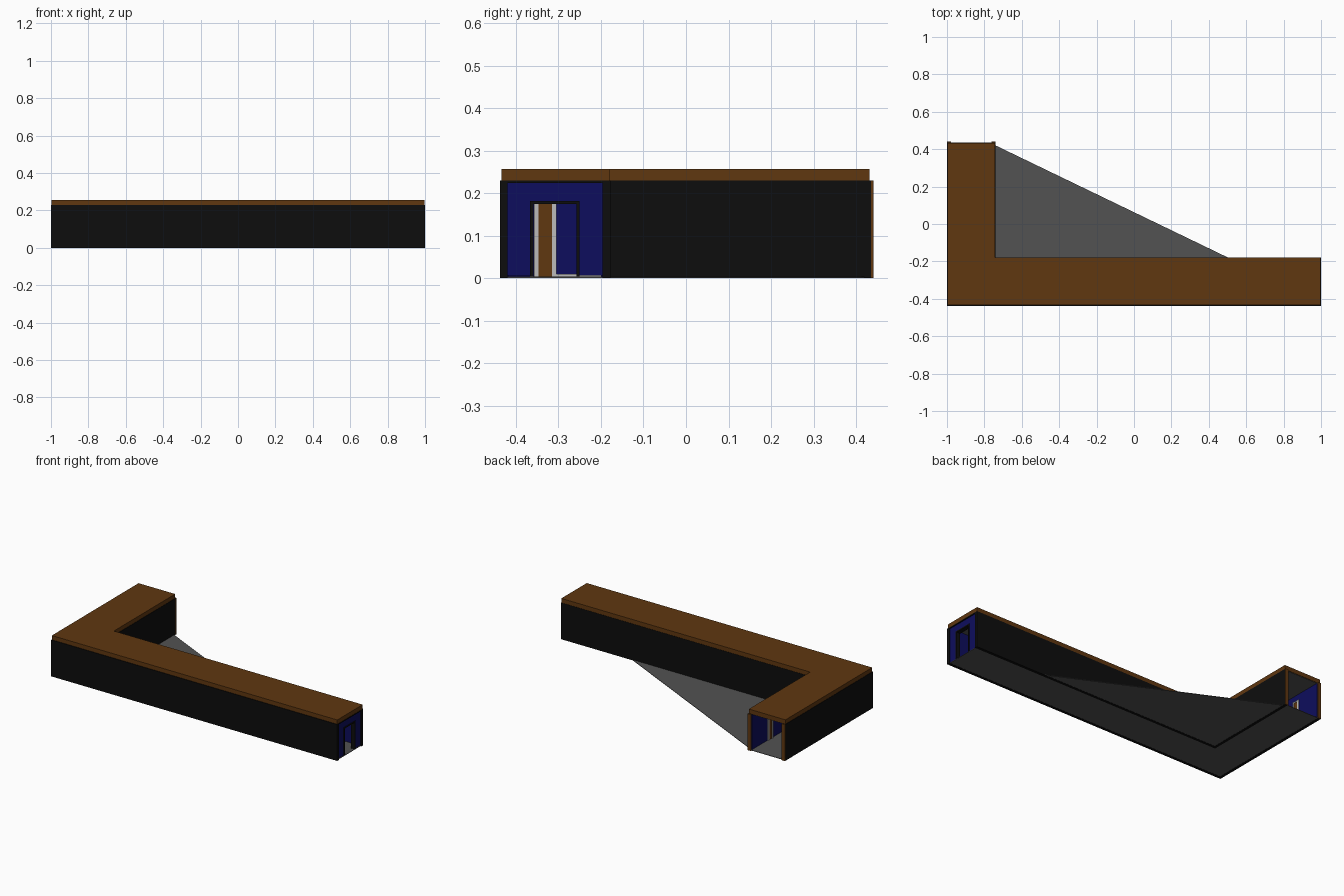
import bpy, bmesh

if "Cube" in bpy.data.objects:
    bpy.data.objects.remove(bpy.data.objects["Cube"])


def mat(name, r, g, b):
    m = bpy.data.materials.new(name)
    m.diffuse_color = (r, g, b, 1)
    m.use_nodes = True
    m.node_tree.nodes["Principled BSDF"].inputs["Base Color"].default_value = m.diffuse_color
    return m


BLACK = mat("black", 0.004, 0.004, 0.004)
BROWN = mat("brown", 0.115, 0.038, 0.005)
BLUE = mat("blue", 0.004, 0.004, 0.11)
GREY = mat("dark_grey", 0.085, 0.085, 0.085)
TRIM = mat("light_trim", 0.5, 0.5, 0.5)


def prism(name, pts, z0, z1, m):
    """Extrude a plan outline (counter-clockwise) from z0 to z1."""
    bm = bmesh.new()
    face = bm.faces.new([bm.verts.new((x, y, z0)) for x, y in pts])
    ext = bmesh.ops.extrude_face_region(bm, geom=[face])
    for v in ext["geom"]:
        if isinstance(v, bmesh.types.BMVert):
            v.co.z = z1
    bmesh.ops.recalc_face_normals(bm, faces=bm.faces)
    me = bpy.data.meshes.new(name)
    bm.to_mesh(me)
    bm.free()
    ob = bpy.data.objects.new(name, me)
    bpy.context.collection.objects.link(ob)
    me.materials.append(m)
    return ob


def box(name, x0, x1, y0, y1, z0, z1, m):
    return prism(name, [(x0, y0), (x1, y0), (x1, y1), (x0, y1)], z0, z1, m)


# Plan of the L-shaped corridor
X0, X1, XI = -1.0, 1.0, -0.74
Y0, Y1, YI = -0.438, 0.435, -0.178
T, H = 0.018, 0.23

# Outer and inner walls, each an L strip
prism("outer_wall", [(X0, Y0), (X1, Y0), (X1, Y0 + T), (X0 + T, Y0 + T),
                     (X0 + T, Y1), (X0, Y1)], 0, H, BLACK)
prism("inner_wall", [(XI - T, YI - T), (X1, YI - T), (X1, YI), (XI, YI),
                     (XI, Y1), (XI - T, Y1)], 0, H, BLACK)

# Blue lining on the corridor side
P = T + 0.004
prism("outer_lining", [(X0 + T, Y0 + T), (0.97, Y0 + T), (0.97, Y0 + P),
                       (X0 + P, Y0 + P), (X0 + P, Y1 - 0.005), (X0 + T, Y1 - 0.005)],
      0.004, H - 0.002, BLUE)
prism("inner_lining", [(XI - P, YI - P), (0.97, YI - P), (0.97, YI - T),
                       (XI - T, YI - T), (XI - T, Y1 - 0.005), (XI - P, Y1 - 0.005)],
      0.004, H - 0.002, BLUE)

# Floor with the triangular yard between the wings
prism("floor", [(X0 + 0.004, Y0 + 0.004), (0.996, Y0 + 0.004), (0.996, YI - 0.004),
                (0.5, YI), (XI, 0.42), (XI - 0.004, Y1), (X0 + 0.004, Y1)],
      0.001, 0.004, GREY)

# Roof slab and grey ceiling
prism("roof", [(-0.998, -0.434), (0.998, -0.434), (0.998, -0.18), (-0.742, -0.18),
               (-0.742, 0.432), (-0.998, 0.432)], H, 0.257, BROWN)
prism("ceiling", [(X0 + T, Y0 + T), (0.97, Y0 + T), (0.97, YI - T),
                  (XI - T, YI - T), (XI - T, Y1 - 0.005), (X0 + T, Y1 - 0.005)],
      H - 0.003, H - 0.001, GREY)

# Brown posts at the open back end
for side, x in (("left", X0), ("right", XI - 0.022)):
    box("end_post_" + side, x, x + 0.022, Y1, 0.441, 0, H, BROWN)

# Blue end wall with a doorway
D0, D1, DH = -0.367, -0.25, 0.182
E0, E1 = 0.975, 0.994
box("end_wall_left", E0, E1, Y0 + T, D0, 0.006, 0.224, BLUE)
box("end_wall_right", E0, E1, D1, YI - T, 0.006, 0.224, BLUE)
box("end_wall_header", E0, E1, D0, D1, DH, 0.224, BLUE)
box("end_wall_cap", E0, X1, Y0 + T, YI - T, 0.224, H, BLACK)
box("door_frame_left", E0 - 0.004, 0.998, D0, D0 + 0.008, 0.004, DH, BLACK)
box("door_frame_right", E0 - 0.004, 0.998, D1 - 0.008, D1, 0.004, DH, BLACK)
box("door_frame_top", E0 - 0.004, 0.998, D0, D1, DH - 0.008, DH, BLACK)


# Interior doors with light trim, on walls facing along x
def inner_door(name, x, y, d):
    def slab(part, depth, y0, y1, z0, z1, m):
        a, b = sorted((x, x + d * depth))
        box(name + part, a, b, y0, y1, z0, z1, m)
    slab("_panel", 0.004, y - 0.016, y + 0.016, 0.004, 0.18, BROWN)
    slab("_trim_a", 0.007, y - 0.026, y - 0.016, 0.004, 0.188, TRIM)
    slab("_trim_b", 0.007, y + 0.016, y + 0.026, 0.004, 0.188, TRIM)
    slab("_trim_top", 0.007, y - 0.016, y + 0.016, 0.18, 0.188, TRIM)


inner_door("west_door", X0 + P, -0.331, 1)
inner_door("wing_door_left", X0 + P, 0.25, 1)
inner_door("wing_door_right", XI - P, 0.25, -1)

# Light skirting on the far wall
box("skirting", X0 + P, X0 + P + 0.005, -0.305, -0.2, 0.004, 0.01, TRIM)
